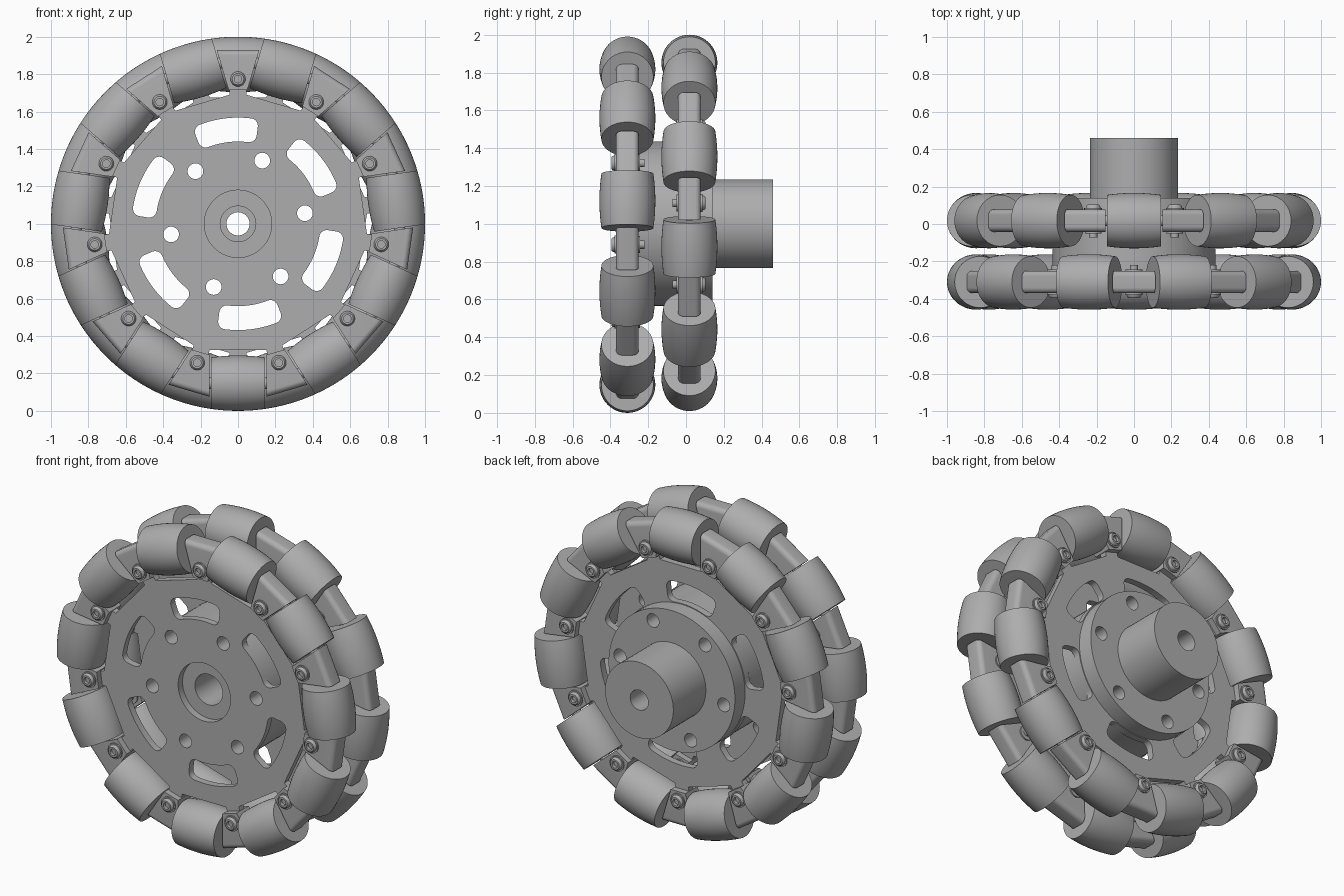
import bpy, bmesh
from math import pi, sin, cos, radians, sqrt
from mathutils import Matrix, Vector

old = bpy.data.objects.get("Cube")
if old:
    bpy.data.objects.remove(old)

COUNT = 11                     # rollers per row
STEP = 2 * pi / COUNT
FRONT_Y, BACK_Y = -0.31, 0.018
LINK_HALF, PLATE_HALF = 0.06, 0.022
AXIS_R, ROLLER_R, ROLLER_HALF = 0.852, 0.148, 0.145
FLANGE_BACK = 0.14

grey = bpy.data.materials.new("plain_grey")
grey.use_nodes = True
colour = (0.42, 0.42, 0.42, 1)
grey.diffuse_color = colour
grey.node_tree.nodes["Principled BSDF"].inputs["Base Color"].default_value = colour


def smooth(ob, angle=35):
    bpy.ops.object.select_all(action='DESELECT')
    ob.select_set(True)
    bpy.context.view_layer.objects.active = ob
    bpy.ops.object.shade_smooth_by_angle(angle=radians(angle))


def add(name, mesh, matrix):
    ob = bpy.data.objects.new(name, mesh)
    ob.matrix_world = matrix
    bpy.context.collection.objects.link(ob)
    return ob


def circle(r, n=64, cx=0, cz=0):
    return [(cx + r * sin(2 * pi * i / n), cz + r * cos(2 * pi * i / n)) for i in range(n)]


def tabbed_polygon(shift):
    """Plate outline: straight edges under the rollers, a square tab at each bolt."""
    pts = []
    for k in range(COUNT):
        a = (k + shift) * STEP
        for u, r in ((-0.045, 0.69), (-0.045, 0.74), (0.045, 0.74), (0.045, 0.69)):
            pts.append((r * sin(a) + u * cos(a), r * cos(a) - u * sin(a)))
    return pts


def slot(mid, inner, outer, spread, c):
    """Curved slot with rounded corners, angles anticlockwise from +x."""
    pts = []

    def corner(r, a, start):
        for i in range(6):
            d = a + start + i * pi / 10
            pts.append((r * cos(a) + c * cos(d), r * sin(a) + c * sin(d)))

    def arc(r, a, b):
        for i in range(1, 10):
            t = a + (b - a) * i / 10
            pts.append((r * cos(t), r * sin(t)))

    lo, hi = mid - spread, mid + spread
    corner(outer - c, lo, -pi / 2)
    arc(outer, lo, hi)
    corner(outer - c, hi, 0)
    corner(inner + c, hi, pi / 2)
    arc(inner, hi, lo)
    corner(inner + c, lo, pi)
    return pts


def disc(name, loops, y0, y1):
    """Flat part facing y: the first loop is the outline, the rest are holes."""
    cu = bpy.data.curves.new(name, 'CURVE')
    cu.dimensions = '2D'
    cu.fill_mode = 'BOTH'
    cu.extrude = (y1 - y0) / 2
    for loop in loops:
        sp = cu.splines.new('POLY')
        sp.points.add(len(loop) - 1)
        for p, (x, z) in zip(sp.points, loop):
            p.co = (x, z, 0, 1)
        sp.use_cyclic_u = True
    cu.materials.append(grey)
    ob = add(name, cu, Matrix.Translation((0, (y0 + y1) / 2, 1)) @ Matrix.Rotation(pi / 2, 4, 'X'))
    bpy.ops.object.select_all(action='DESELECT')
    ob.select_set(True)
    bpy.context.view_layer.objects.active = ob
    bpy.ops.object.convert(target='MESH')
    smooth(bpy.context.view_layer.objects.active)


def finish(name, bm):
    bmesh.ops.remove_doubles(bm, verts=bm.verts, dist=1e-5)
    bmesh.ops.recalc_face_normals(bm, faces=bm.faces)
    me = bpy.data.meshes.new(name)
    bm.to_mesh(me)
    bm.free()
    me.materials.append(grey)
    return me


def revolve(name, profile, axis, centre, steps):
    """Spin (radius, distance along axis) points around an axis."""
    bm = bmesh.new()
    axis, centre = Vector(axis), Vector(centre)
    vs = [bm.verts.new(centre + axis * t + Vector((0, 0, r))) for r, t in profile]
    es = [bm.edges.new(pair) for pair in zip(vs, vs[1:])]
    bmesh.ops.spin(bm, geom=vs + es, cent=centre, axis=axis, angle=2 * pi, steps=steps)
    return finish(name, bm)


# Barrel roller whose bulge follows the wheel's outer circle
barrel = []
for i in range(13):
    t = ROLLER_HALF * (i / 6 - 1)
    barrel.append((ROLLER_R - 1 + sqrt(1 - t * t), t))
barrel = [(0, -ROLLER_HALF)] + barrel + [(0, ROLLER_HALF)]
roller = revolve("roller", barrel, (1, 0, 0), (0, 0, AXIS_R), 48)

# Thin axle through each roller
reach = ROLLER_HALF + 0.03
axle = revolve("axle", [(0, -reach), (0.03, -reach), (0.03, reach), (0, reach)],
               (1, 0, 0), (0, 0, AXIS_R), 24)

# Socket bolt with its nut and protruding tip
bolt = revolve("bolt", [(0, -0.065), (0.02, -0.065), (0.02, -0.085), (0.031, -0.085),
                        (0.037, -0.079), (0.04, -0.068), (0.048, -0.068), (0.048, -0.055),
                        (0.02, -0.055), (0.02, 0.055), (0.045, 0.055), (0.045, 0.068),
                        (0.022, 0.068), (0.022, 0.09), (0, 0.09)],
               (0, 1, 0), (0, 0, 0.774), 24)

# Wedge link between neighbouring rollers, rounded on its outer rim
bm = bmesh.new()
outline = [(-0.05, 0.715), (0.05, 0.715), (0.114, 0.93), (-0.114, 0.93)]
face = bm.faces.new([bm.verts.new((x, -LINK_HALF, z)) for x, z in outline])
out = bmesh.ops.extrude_face_region(bm, geom=[face])
bmesh.ops.translate(bm, vec=(0, 2 * LINK_HALF, 0),
                    verts=[v for v in out["geom"] if isinstance(v, bmesh.types.BMVert)])
rim = [e for e in bm.edges if all(v.co.z > 0.9 for v in e.verts)
       and abs(e.verts[0].co.x - e.verts[1].co.x) > 0.1]
bmesh.ops.bevel(bm, geom=rim, offset=0.03, segments=6, profile=0.5, affect='EDGES')
link = finish("roller_link", bm)

# Two staggered rows of rollers, links and bolts
for row, y, shift, flip in (("front", FRONT_Y, 0, 0), ("back", BACK_Y, 0.5, pi)):
    for k in range(COUNT):
        for name, mesh, offset in (("roller", roller, 0.5), ("axle", axle, 0.5),
                                   ("link", link, 0), ("bolt", bolt, 0)):
            turn = Matrix.Rotation((k + shift + offset) * STEP, 4, 'Y')
            ob = add(row + "_" + name, mesh, Matrix.Translation((0, y, 1)) @ turn
                     @ Matrix.Rotation(flip, 4, 'Z'))
            if k == 0 and row == "front":
                smooth(ob)

# Side plates, spacer and hub
slots = [slot(radians(97 + 60 * i), 0.44, 0.568, radians(14.2), 0.04) for i in range(6)]
holes = [circle(0.042, 24, 0.362 * cos(a), 0.362 * sin(a))
         for a in (radians(69 + 60 * i) for i in range(6))]
disc("front_plate", [tabbed_polygon(0), circle(0.18)] + slots + holes,
     FRONT_Y - PLATE_HALF, FRONT_Y + PLATE_HALF)
disc("back_plate", [tabbed_polygon(0.5), circle(0.095)] + slots + holes,
     BACK_Y - PLATE_HALF, BACK_Y + PLATE_HALF)
disc("spacer", [circle(0.435, 96), circle(0.095)] + holes,
     FRONT_Y + PLATE_HALF, BACK_Y - PLATE_HALF)
disc("hub_flange", [circle(0.435, 96), circle(0.062, 40)] + holes,
     BACK_Y + PLATE_HALF, FLANGE_BACK)
disc("hub", [circle(0.235), circle(0.062, 40)], FLANGE_BACK, 0.46)
